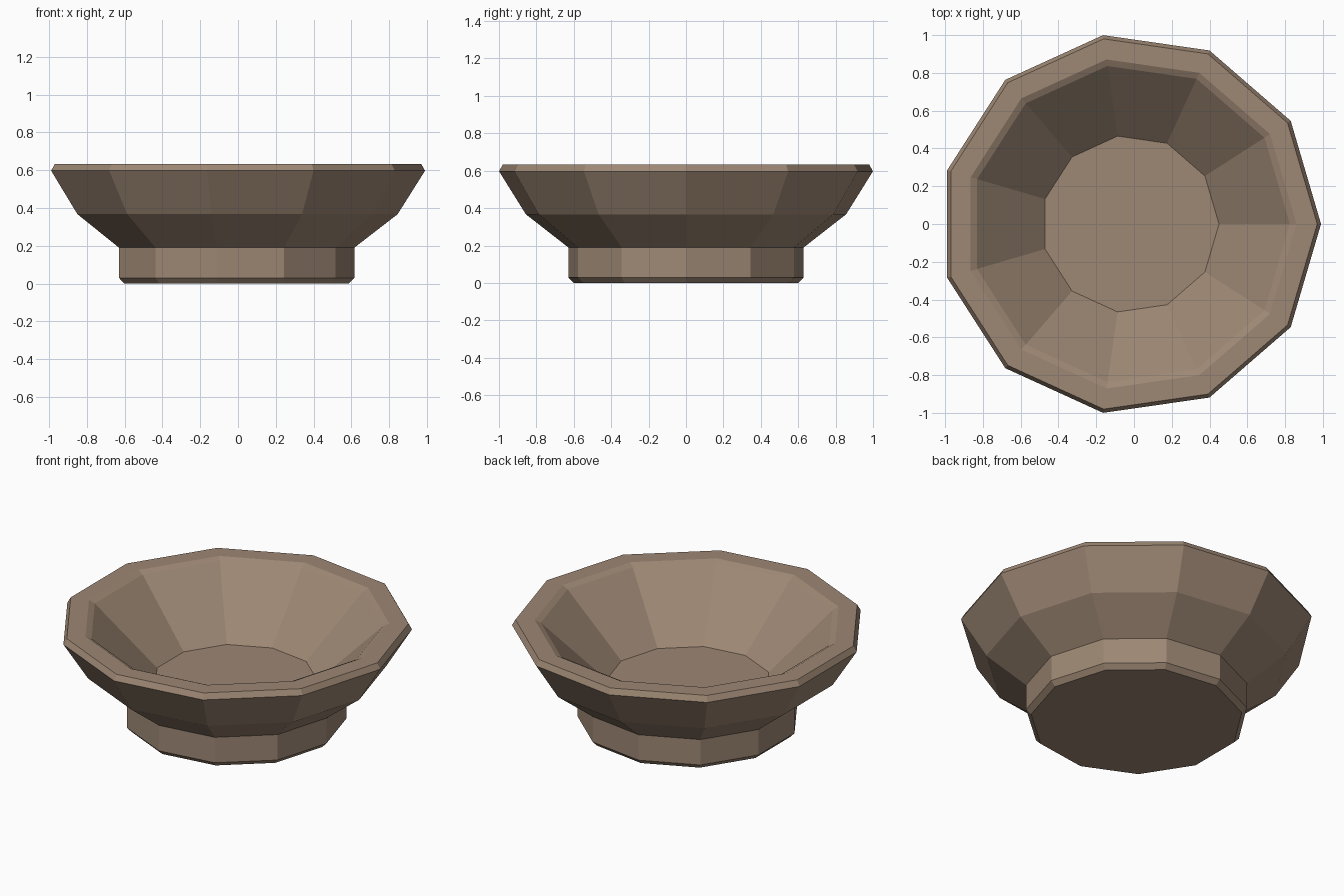
import bpy
import bmesh
from math import cos, sin, tau

SIDES = 11
CENTRE_X = -0.02  # keeps the odd-sided outline centred on its bounds

if "Cube" in bpy.data.objects:
    bpy.data.objects.remove(bpy.data.objects["Cube"], do_unlink=True)


def make_material(name, rgb):
    mat = bpy.data.materials.new(name)
    mat.use_nodes = True
    colour = (*rgb, 1.0)
    mat.diffuse_color = colour
    mat.node_tree.nodes["Principled BSDF"].inputs["Base Color"].default_value = colour
    return mat


def lathe(name, profile, mat):
    """Spin a (radius, height) profile into a closed, flat-sided solid."""
    bm = bmesh.new()
    rings = []
    for radius, z in profile:
        rings.append([bm.verts.new((CENTRE_X + radius * cos(tau * i / SIDES),
                                    radius * sin(tau * i / SIDES), z))
                      for i in range(SIDES)])
    for low, high in zip(rings, rings[1:]):
        for i in range(SIDES):
            j = (i + 1) % SIDES
            bm.faces.new((low[i], low[j], high[j], high[i]))
    bm.faces.new(rings[0][::-1])
    bm.faces.new(rings[-1])
    bmesh.ops.recalc_face_normals(bm, faces=bm.faces)
    mesh = bpy.data.meshes.new(name)
    bm.to_mesh(mesh)
    bm.free()
    mesh.materials.append(mat)
    obj = bpy.data.objects.new(name, mesh)
    bpy.context.collection.objects.link(obj)
    return obj


clay = make_material("brown_clay", (0.34, 0.245, 0.175))

# Bowl: foot, flared outer wall, rim, then the inside down to the floor
lathe("bowl", [
    (0.607, 0.0), (0.636, 0.03), (0.636, 0.19),   # foot
    (0.865, 0.367), (1.01, 0.597), (0.99, 0.632),  # outer wall and rim edge
    (0.88, 0.632), (0.845, 0.615), (0.47, 0.265),  # lip, inner wall, floor
], clay)
